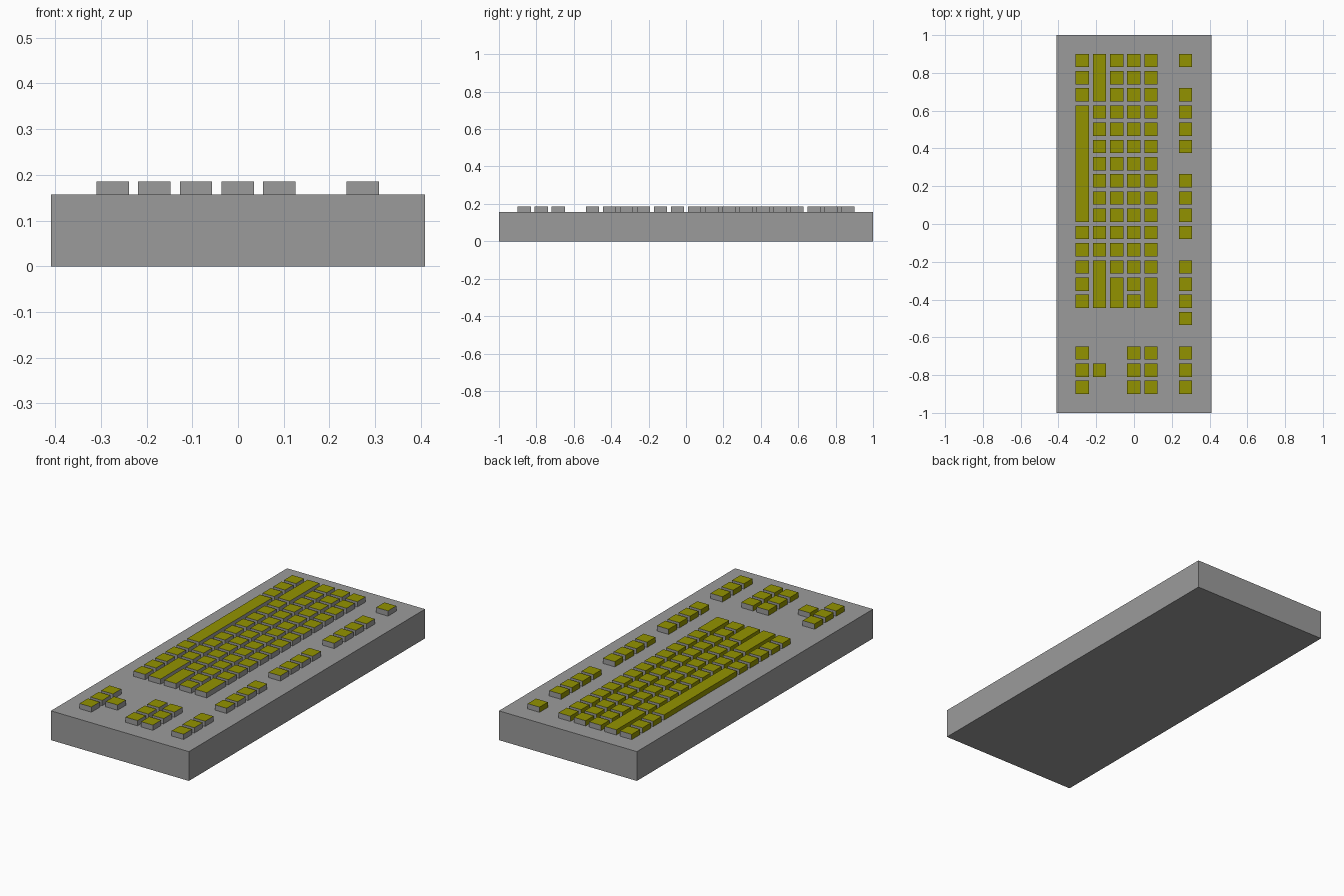
import bpy
import bmesh

if "Cube" in bpy.data.objects:
    bpy.data.objects.remove(bpy.data.objects["Cube"])

PITCH, KEY = 0.0911, 0.0705      # key spacing and key width
Y0, X0 = 0.866, -0.274           # centre of the first key
Z0, Z1 = 0.157, 0.185            # deck height and key top


def material(name, color):
    m = bpy.data.materials.new(name)
    m.diffuse_color = (*color, 1)
    m.use_nodes = True
    m.node_tree.nodes["Principled BSDF"].inputs["Base Color"].default_value = m.diffuse_color
    return m


grey = material("dark_grey", (0.33, 0.33, 0.33))
olive = material("olive", (0.29, 0.29, 0.0))


def box(name, x0, x1, y0, y1, z0, z1):
    bm = bmesh.new()
    bmesh.ops.create_cube(bm, size=1)
    for v in bm.verts:
        v.co = (x1 if v.co.x > 0 else x0,
                y1 if v.co.y > 0 else y0,
                z1 if v.co.z > 0 else z0)
    bm.normal_update()
    mesh = bpy.data.meshes.new(name)
    bm.to_mesh(mesh)
    bm.free()
    mesh.materials.append(grey)
    ob = bpy.data.objects.new(name, mesh)
    bpy.context.collection.objects.link(ob)
    return ob


def key(name, col, first, last):
    x = X0 + col * PITCH
    ya = Y0 - first * PITCH + KEY / 2
    yb = Y0 - last * PITCH - KEY / 2
    ob = box(name, x - KEY / 2, x + KEY / 2, yb, ya, Z0, Z1)
    # olive on the top and the side facing the typist, grey elsewhere
    ob.data.materials.append(olive)
    for p in ob.data.polygons:
        if p.normal.z > 0.5 or p.normal.x < -0.5:
            p.material_index = 1


# Keyboard case
box("case", -0.409, 0.409, -1, 1, 0, Z0)

# Single-width keys: column -> slots along the keyboard
singles = {
    0: [0, 1, 2, *range(10, 15), 17, 18, 19],
    1: [*range(3, 12), 18],
    2: range(13),
    3: [*range(15), 17, 18, 19],
    4: [*range(13), 17, 18, 19],
    6: [0, *range(2, 6), *range(7, 11), *range(12, 16), 17, 18, 19],
}
for col, slots in singles.items():
    for s in slots:
        key(f"key_{col}_{s}", col, s, s)

# Wide keys
key("space_bar", 0, 3, 9)
key("left_shift_key", 1, 0, 2)
key("right_shift_key", 1, 12, 14)
key("enter_key", 2, 13, 14)
key("backspace_key", 4, 13, 14)
